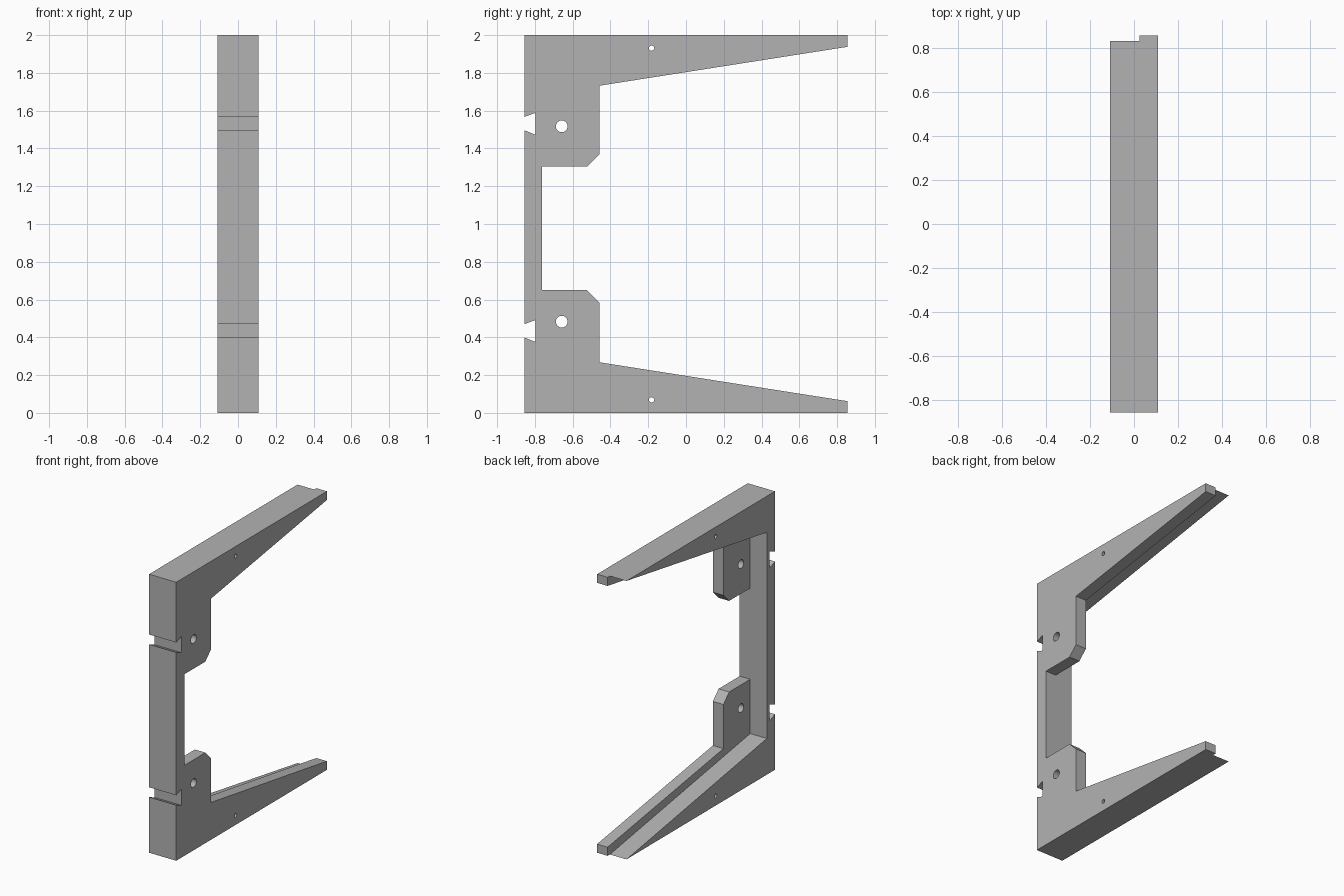
import bpy, bmesh
from mathutils import Matrix

cube = bpy.data.objects.get("Cube")
if cube:
    bpy.data.objects.remove(cube, do_unlink=True)

# Main dimensions
HEIGHT = 2.0
HALF_WIDTH = 0.108      # half of the bracket width
STEP_X = 0.024          # where the side plate meets the ledge body
FRONT, BACK = -0.855, 0.855
COLUMN = -0.763         # inner face of the thin column
PAD = -0.459            # inner edge of the mounting pads
NOTCH = -0.796          # depth of the dovetail notches
NOTCH_BASES = (0.375, 1.472)

grey = bpy.data.materials.new("plain_grey")
grey.use_nodes = True
colour = (0.45, 0.45, 0.45, 1)
grey.diffuse_color = colour
grey.node_tree.nodes["Principled BSDF"].inputs["Base Color"].default_value = colour


def flip(points):
    """Mirror a lower profile to the top end, keeping the outline order."""
    return [(y, HEIGHT - z) for y, z in reversed(points)]


def prism(name, points, x0, x1):
    """Extrude a side outline of (y, z) points from x0 to x1."""
    bm = bmesh.new()
    face = bm.faces.new([bm.verts.new((x0, y, z)) for y, z in points])
    new = bmesh.ops.extrude_face_region(bm, geom=[face])["geom"]
    verts = [v for v in new if isinstance(v, bmesh.types.BMVert)]
    bmesh.ops.translate(bm, verts=verts, vec=(x1 - x0, 0, 0))
    bmesh.ops.recalc_face_normals(bm, faces=bm.faces)
    return finish(name, bm)


def finish(name, bm):
    mesh = bpy.data.meshes.new(name)
    bm.to_mesh(mesh)
    bm.free()
    mesh.materials.append(grey)
    obj = bpy.data.objects.new(name, mesh)
    bpy.context.collection.objects.link(obj)
    return obj


def drill(name, y, z, radius):
    """Cylinder along x used to cut a round hole."""
    bm = bmesh.new()
    turn = Matrix.Translation((0, y, z)) @ Matrix.Rotation(1.5708, 4, "Y")
    bmesh.ops.create_cone(bm, cap_ends=True, segments=24, radius1=radius,
                          radius2=radius, depth=1, matrix=turn)
    return finish(name, bm)


def combine(target, other, operation):
    """Apply a boolean and remove the helper."""
    bpy.context.view_layer.objects.active = target
    mod = target.modifiers.new(operation.lower(), "BOOLEAN")
    mod.operation, mod.solver, mod.object = operation, "EXACT", other
    bpy.ops.object.modifier_apply(modifier=mod.name)
    bpy.data.objects.remove(other, do_unlink=True)


def tapered_arm(pad_top):
    """Lower arm and mounting pad of the side plate."""
    return [(FRONT, 0), (BACK, 0), (BACK, 0.062), (PAD, 0.268),
            (PAD, pad_top - 0.065), (PAD - 0.065, pad_top), (COLUMN, pad_top)]


# Dovetail notches along the front edge, from top to bottom
notches = []
for base in reversed(NOTCH_BASES):
    notches += [(FRONT, base + 0.095), (NOTCH, base + 0.117),
                (NOTCH, base), (FRONT, base + 0.024)]

# Side plate with pads, and the ledge body with thin wedge arms
plate_outline = tapered_arm(0.65) + flip(tapered_arm(0.696)) + notches
wedge = [(FRONT, 0), (0.83, 0), (COLUMN, 0.26)]
body_outline = wedge + flip(wedge) + notches
bracket = prism("bracket", plate_outline, STEP_X, HALF_WIDTH)
body = prism("ledge_body", body_outline, -HALF_WIDTH, STEP_X)
combine(bracket, body, "UNION")

# Round holes: large in the pads, small through the arms
for y, z, radius in ((-0.658, 0.483, 0.031), (-0.182, 0.069, 0.014)):
    for height in (z, HEIGHT - z):
        combine(bracket, drill("hole_cutter", y, height, radius), "DIFFERENCE")

bpy.ops.object.select_all(action="DESELECT")
bracket.select_set(True)
bpy.context.view_layer.objects.active = bracket
bpy.ops.object.shade_smooth_by_angle()
